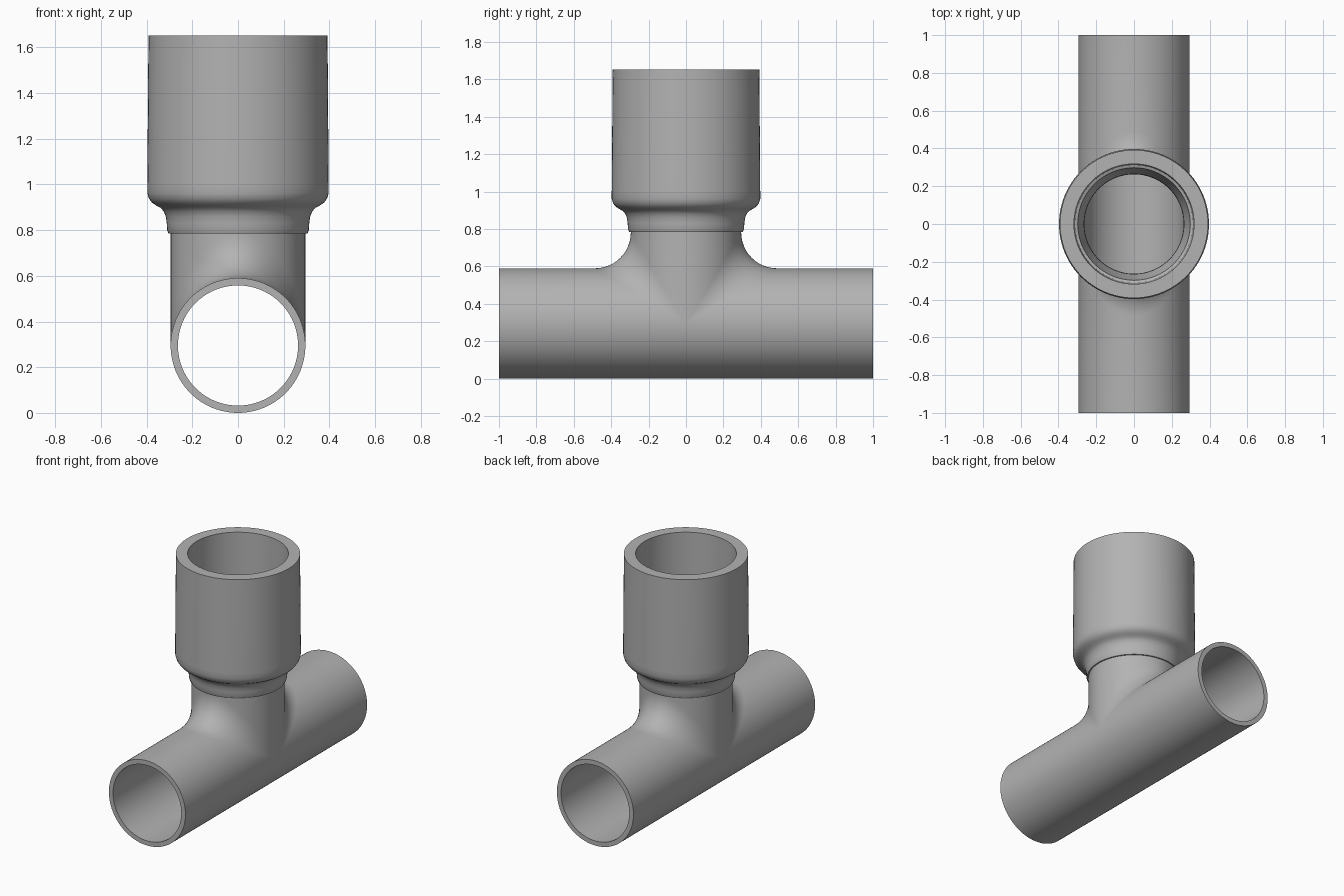
import bpy, bmesh
from math import sin, cos, pi, radians
from mathutils import Vector

cube = bpy.data.objects.get("Cube")
if cube:
    bpy.data.objects.remove(cube)

AXIS = 0.295        # height of the run axis
OUTER, INNER = 0.295, 0.263
BLEND = 0.487       # distance of the fillet centre from both pipe axes
NECK = 0.785        # height where the socket starts
SEG, ARC = 48, 12   # half-circle and fillet divisions

grey = bpy.data.materials.new("plastic grey")
grey.use_nodes = True
grey.diffuse_color = (0.45, 0.45, 0.45, 1)
grey.node_tree.nodes["Principled BSDF"].inputs["Base Color"].default_value = grey.diffuse_color


def finish(bm, name):
    bmesh.ops.remove_doubles(bm, verts=bm.verts, dist=0.0002)
    bmesh.ops.dissolve_degenerate(bm, edges=bm.edges, dist=0.0001)
    bmesh.ops.recalc_face_normals(bm, faces=bm.faces)
    mesh = bpy.data.meshes.new(name)
    bm.to_mesh(mesh)
    bm.free()
    obj = bpy.data.objects.new(name, mesh)
    bpy.context.collection.objects.link(obj)
    mesh.materials.append(grey)
    bpy.ops.object.select_all(action='DESELECT')
    bpy.context.view_layer.objects.active = obj
    obj.select_set(True)
    bpy.ops.object.shade_smooth_by_angle(angle=radians(30))
    return obj


def loft(bm, rows):
    """Join rows of points into a sheet of quads."""
    grid = [[bm.verts.new(p) for p in row] for row in rows]
    for a, b in zip(grid, grid[1:]):
        for i in range(len(a) - 1):
            bm.faces.new((a[i], a[i + 1], b[i + 1], b[i]))


def branch_line(r, t, side):
    """From the run's end, through the fillet, up to the neck."""
    c, s = cos(t), max(sin(t), 0)
    centre = Vector((BLEND * c, BLEND * s, BLEND * s))
    to_run, to_branch = Vector((-c, 0, -s)), Vector((-c, -s, 0))
    pts = [Vector((r * c, 1, r * s))]
    for i in range(ARC + 1):
        f = i / ARC
        angle = to_run.angle(to_branch)
        if angle < 1e-4:
            d = to_run
        else:
            d = (to_run * sin((1 - f) * angle) + to_branch * sin(f * angle)) / sin(angle)
        pts.append(centre + d * (BLEND - r))
    pts.append(Vector((r * c, r * s, NECK - AXIS)))
    return [(p.x, side * p.y, p.z + AXIS) for p in pts]


# Tee body: filleted upper halves, plain lower half, annular ends
bm = bmesh.new()
angles = [pi * i / SEG for i in range(SEG + 1)]
for r in (OUTER, INNER):
    for side in (-1, 1):
        loft(bm, [branch_line(r, t, side) for t in angles])
    loft(bm, [[(r * cos(t), y, AXIS - r * sin(t)) for y in (-1, 0, 1)] for t in angles])
for y in (-1, 1):
    loft(bm, [[(r * cos(t), y, AXIS + r * sin(t)) for r in (INNER, OUTER)]
              for t in [2 * pi * i / (2 * SEG) for i in range(2 * SEG + 1)]])
finish(bm, "tee_body")

# Socket: turned profile, up the outside and back down the bore
profile = [(INNER, NECK), (0.304, NECK), (0.310, 0.80), (0.312, 0.83), (0.316, 0.86),
           (0.325, 0.882), (0.338, 0.897), (0.358, 0.908), (0.377, 0.921),
           (0.390, 0.938), (0.397, 0.962), (0.397, 1.0), (0.392, 1.653),
           (0.318, 1.653), (0.312, 0.96), (0.298, 0.955), (0.292, 0.92),
           (0.275, 0.86), (0.265, 0.82), (INNER, NECK)]
bm = bmesh.new()
loft(bm, [[(r * cos(t), r * sin(t), z) for r, z in profile]
          for t in [pi * i / SEG for i in range(2 * SEG + 1)]])
finish(bm, "socket")
